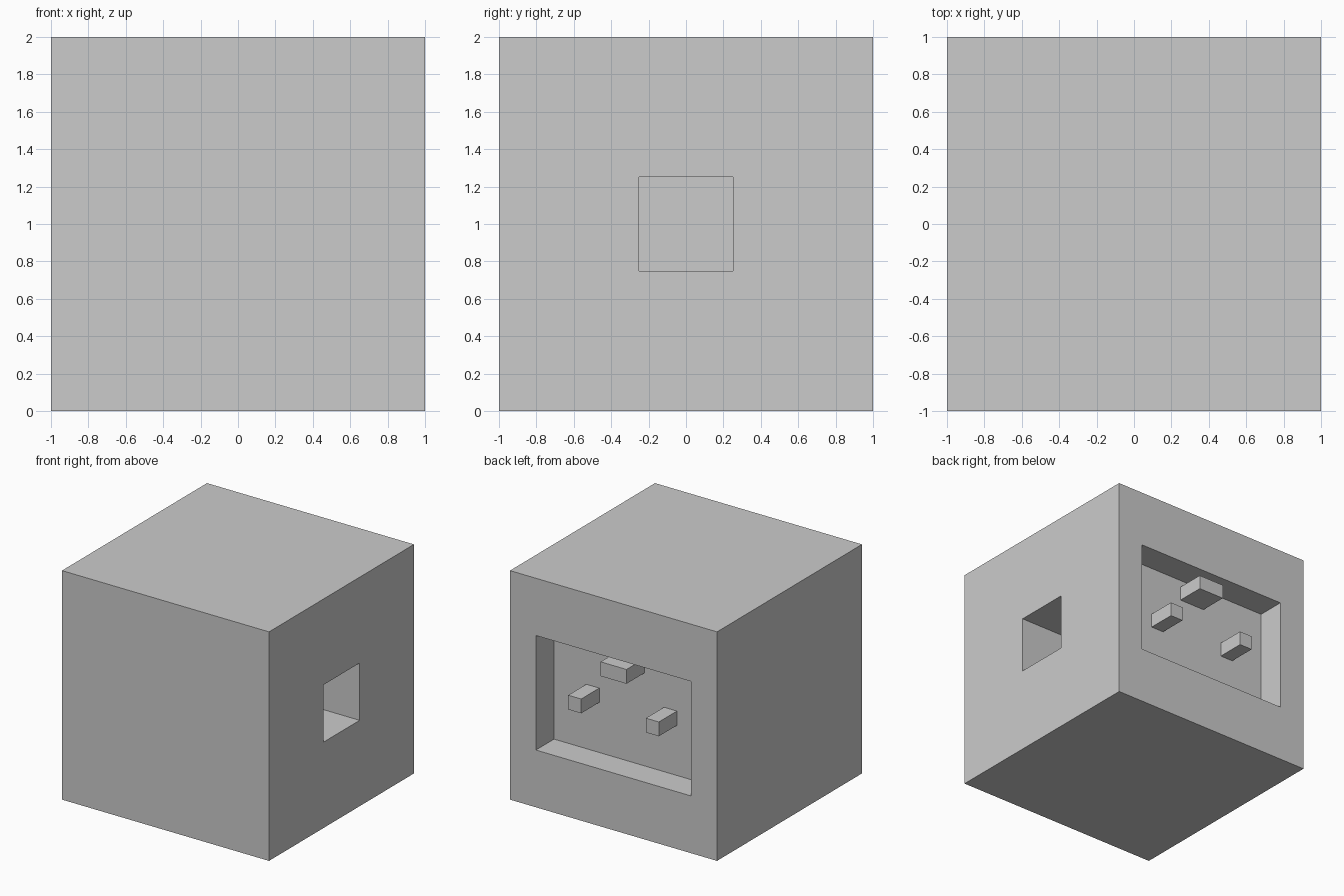
import bpy
import bmesh
from mathutils import Vector

old = bpy.data.objects.get("Cube")
if old:
    bpy.data.objects.remove(old, do_unlink=True)

GREY = (0.6, 0.6, 0.6, 1.0)
grey = bpy.data.materials.new("plain grey")
grey.use_nodes = True
grey.diffuse_color = GREY
grey.node_tree.nodes["Principled BSDF"].inputs["Base Color"].default_value = GREY


def box(name, low, high):
    """Axis-aligned box between two corners."""
    low, high = Vector(low), Vector(high)
    bm = bmesh.new()
    bmesh.ops.create_cube(bm, size=1)
    for v in bm.verts:
        v.co = (low + high) / 2 + v.co * (high - low)
    mesh = bpy.data.meshes.new(name)
    bm.to_mesh(mesh)
    bm.free()
    mesh.materials.append(grey)
    obj = bpy.data.objects.new(name, mesh)
    bpy.context.collection.objects.link(obj)
    return obj


def cut(target, cutter):
    """Subtract a hidden cutter from the target."""
    cutter.hide_render = True
    cutter.hide_viewport = True
    cutter.display_type = 'WIRE'
    mod = target.modifiers.new(cutter.name, 'BOOLEAN')
    mod.operation = 'DIFFERENCE'
    mod.solver = 'EXACT'
    mod.object = cutter


# Block with a wide recess at the back and a square port in one side
block = box("block", (-1, -1, 0), (1, 1, 2))
cut(block, box("recess_cutter", (-0.75, 0.75, 0.5), (0.75, 1.1, 1.5)))
cut(block, box("port_cutter", (0.5, -0.25, 0.75), (1.1, 0.25, 1.25)))

# Bake the cuts into the block and drop the cutters
bpy.context.view_layer.update()
graph = bpy.context.evaluated_depsgraph_get()
baked = bpy.data.meshes.new_from_object(block.evaluated_get(graph))
cutters = [m.object for m in block.modifiers]
block.modifiers.clear()
block.data = baked
for c in cutters:
    bpy.data.objects.remove(c, do_unlink=True)

# Three pins standing on the recess floor, flush with the back
pins = (("left_pin", 0.375, 1.0, 0.0625),
        ("right_pin", -0.375, 1.0, 0.0625),
        ("top_pin", 0.0, 1.375, 0.125))
for name, x, z, half in pins:
    box(name, (x - half, 0.75, z - 0.0625), (x + half, 1, z + 0.0625))
